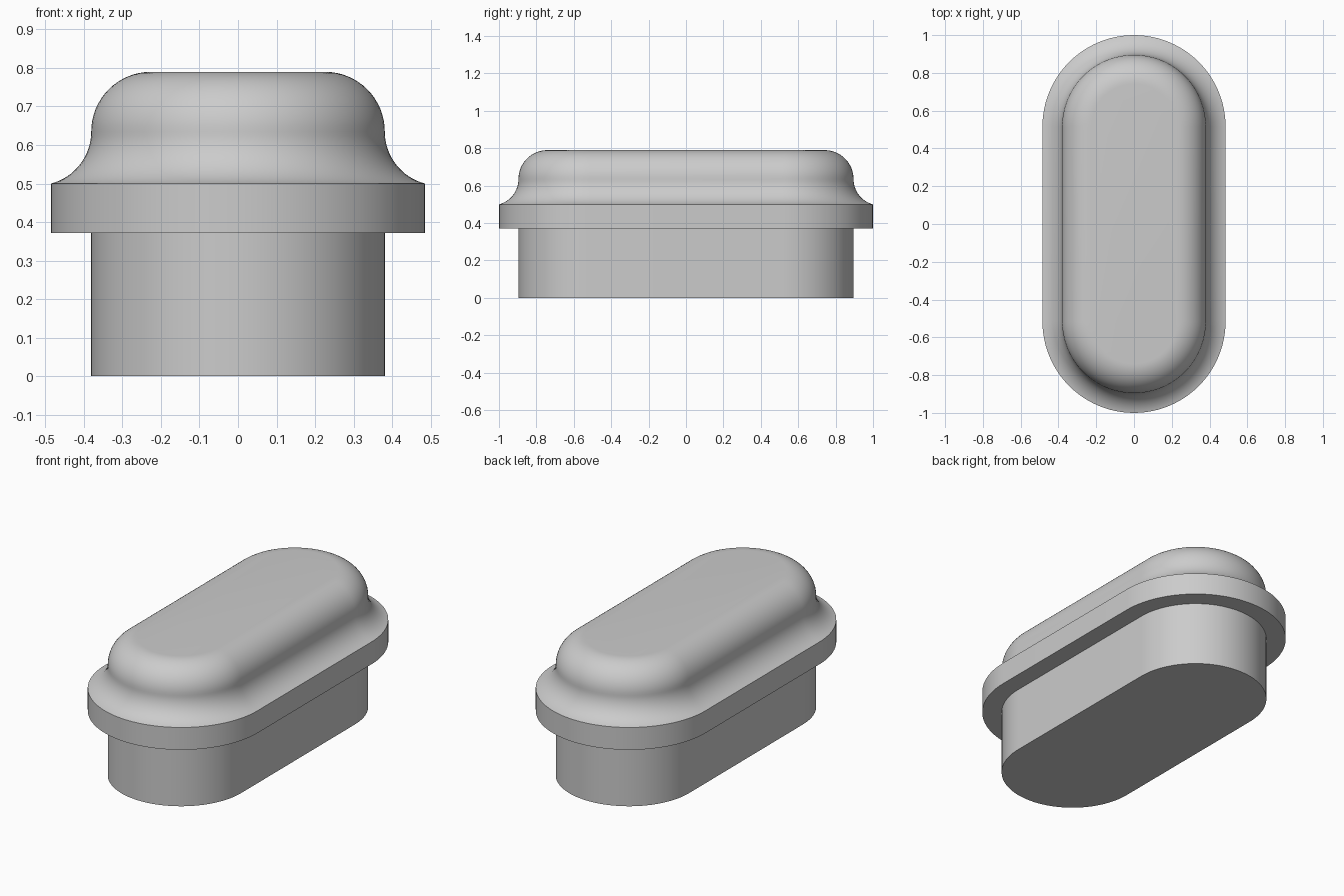
import bpy
import bmesh
from math import sin, cos, pi, radians, asin

cube = bpy.data.objects.get("Cube")
if cube:
    bpy.data.objects.remove(cube, do_unlink=True)

STRAIGHT = 0.515            # half length of the straight sides
BODY, FLANGE = 0.381, 0.485  # end radii
FLANGE_Z, RIM_Z, NECK_Z, TOP_Z = 0.372, 0.5, 0.635, 0.79
END_STEPS, ARC_STEPS = 48, 16

grey = bpy.data.materials.new("plain_grey")
grey.use_nodes = True
colour = (0.6, 0.6, 0.6, 1)
grey.diffuse_color = colour
grey.node_tree.nodes["Principled BSDF"].inputs["Base Color"].default_value = colour


def arc(cx, cz, r, start, end):
    """Points of a circular arc in the radius/height plane."""
    angles = [start + (end - start) * i / ARC_STEPS for i in range(ARC_STEPS + 1)]
    return [(cx + r * cos(a), cz + r * sin(a)) for a in angles]


def stadium_ring(bm, radius, z):
    """Loop of vertices around a slot shape with round ends."""
    ring = []
    for side in (1, -1):
        for i in range(END_STEPS + 1):
            a = pi * i / END_STEPS
            ring.append(bm.verts.new((side * radius * cos(a),
                                      side * (STRAIGHT + radius * sin(a)), z)))
    return ring


# Side profile: plug, flange, concave cove, rounded crown
drop, reach = NECK_Z - RIM_Z, FLANGE - BODY
cove = (drop ** 2 + reach ** 2) / (2 * reach)
crown = TOP_Z - NECK_Z
profile = [(BODY, 0), (BODY, FLANGE_Z), (FLANGE, FLANGE_Z)]
profile += arc(BODY + cove, NECK_Z, cove, pi + asin(drop / cove), pi)
profile += arc(BODY - crown, NECK_Z, crown, 0, pi / 2)[1:]

# Sweep the profile around the slot outline
bm = bmesh.new()
rings = [stadium_ring(bm, r, z) for r, z in profile]
for low, high in zip(rings, rings[1:]):
    n = len(low)
    for i in range(n):
        j = (i + 1) % n
        bm.faces.new((low[i], low[j], high[j], high[i]))
bm.faces.new(rings[0][::-1])
bm.faces.new(rings[-1])
bmesh.ops.recalc_face_normals(bm, faces=bm.faces)

mesh = bpy.data.meshes.new("slot_plug")
bm.to_mesh(mesh)
bm.free()
mesh.materials.append(grey)
plug = bpy.data.objects.new("slot_plug", mesh)
bpy.context.collection.objects.link(plug)

bpy.ops.object.select_all(action='DESELECT')
plug.select_set(True)
bpy.context.view_layer.objects.active = plug
bpy.ops.object.shade_smooth_by_angle(angle=radians(30))
